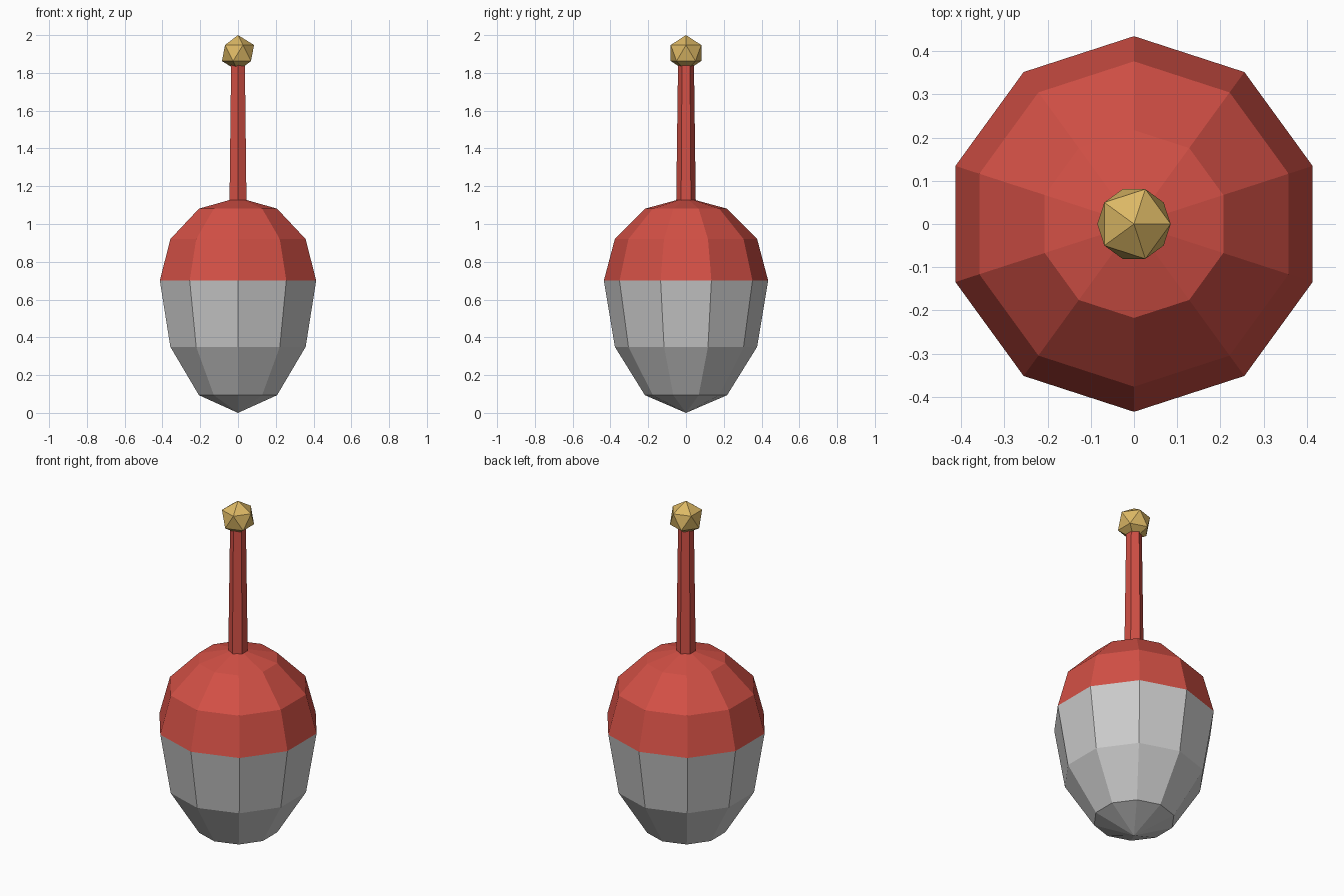
import bpy, bmesh, math

if "Cube" in bpy.data.objects:
    bpy.data.objects.remove(bpy.data.objects["Cube"])


def material(name, rgb):
    m = bpy.data.materials.new(name)
    m.diffuse_color = (*rgb, 1)
    m.use_nodes = True
    m.node_tree.nodes["Principled BSDF"].inputs["Base Color"].default_value = m.diffuse_color
    return m


def add(name, bm, mat=None):
    bmesh.ops.recalc_face_normals(bm, faces=bm.faces)
    me = bpy.data.meshes.new(name)
    bm.to_mesh(me)
    bm.free()
    ob = bpy.data.objects.new(name, me)
    bpy.context.collection.objects.link(ob)
    if mat:
        me.materials.append(mat)
    return ob


def lathe(name, profile, sides, mat=None):
    """Revolve (radius, z) points; one corner faces the +y axis."""
    bm = bmesh.new()
    rings = []
    for r, z in profile:
        n = 1 if r < 1e-5 else sides
        angles = [math.pi / 2 + math.tau * i / sides for i in range(n)]
        rings.append([bm.verts.new((r * math.cos(a), r * math.sin(a), z)) for a in angles])
    for lo, hi in zip(rings, rings[1:]):
        for i in range(sides):
            j = (i + 1) % sides
            quad = [lo[i % len(lo)], lo[j % len(lo)], hi[j % len(hi)], hi[i % len(hi)]]
            bm.faces.new(list(dict.fromkeys(quad)))
    return add(name, bm, mat)


def half_dome(height):
    return [(0.435 * math.cos(math.radians(a)), 0.70 + height * math.sin(math.radians(a)))
            for a in (0, 30, 60, 90)]


red = material("red", (0.65, 0.08, 0.06))
gold = material("gold", (0.72, 0.48, 0.13))

# Two-tone float body
lathe("lower_body", half_dome(-0.70), 10)
lathe("upper_body", half_dome(0.44), 10, red)

# Tapered six-sided stem
lathe("stem", [(0, 1.10), (0.052, 1.10), (0.042, 1.86), (0, 1.86)], 6, red)

# Faceted tip ball
ball = bmesh.new()
bmesh.ops.create_icosphere(ball, subdivisions=1, radius=0.095)
bmesh.ops.translate(ball, verts=ball.verts, vec=(0, 0, 1.905))
add("tip_ball", ball, gold)
